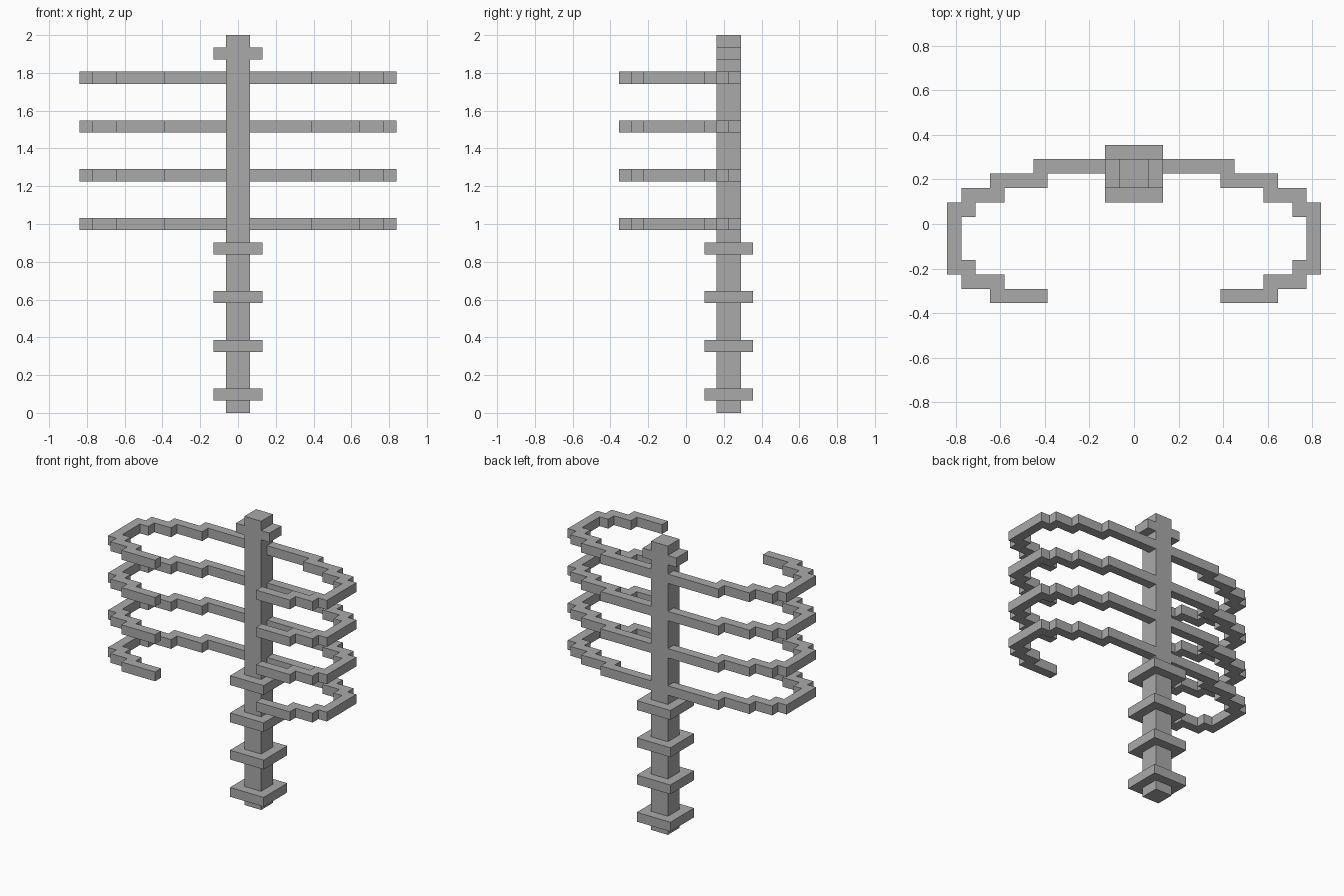
import bpy
import bmesh

U = 2 / 31  # side of one block

if "Cube" in bpy.data.objects:
    bpy.data.objects.remove(bpy.data.objects["Cube"], do_unlink=True)

grey = bpy.data.materials.new("bone_grey")
grey.use_nodes = True
colour = (0.4, 0.4, 0.4, 1)
grey.diffuse_color = colour
grey.node_tree.nodes["Principled BSDF"].inputs["Base Color"].default_value = colour


def slab(name, outline, z0, z1):
    """Extrude a plan outline, given in blocks, between two heights."""
    bm = bmesh.new()
    face = bm.faces.new([bm.verts.new((x * U, y * U, z0 * U)) for x, y in outline])
    top = bmesh.ops.extrude_face_region(bm, geom=[face])["geom"]
    verts = [g for g in top if isinstance(g, bmesh.types.BMVert)]
    bmesh.ops.translate(bm, verts=verts, vec=(0, 0, (z1 - z0) * U))
    bmesh.ops.recalc_face_normals(bm, faces=bm.faces)
    mesh = bpy.data.meshes.new(name)
    bm.to_mesh(mesh)
    bm.free()
    mesh.materials.append(grey)
    obj = bpy.data.objects.new(name, mesh)
    bpy.context.collection.objects.link(obj)
    return obj


def box(name, half_x, y0, y1, z0, z1):
    return slab(name, [(-half_x, y0), (half_x, y0), (half_x, y1), (-half_x, y1)], z0, z1)


# Spine and neck crossbar
box("spine", 1, 2.5, 4.5, 0, 31)
box("neck_crossbar", 2, 2.5, 4.5, 29, 30)

# Square collars on the lower spine
for i in range(4):
    box(f"vertebra_collar_{i + 1}", 2, 1.5, 5.5, 1 + 4 * i, 2 + 4 * i)

# Stepped rib: outer edge from spine to tip, then inner edge back
outer = [(1, 4.5), (7, 4.5), (7, 3.5), (10, 3.5), (10, 2.5), (12, 2.5), (12, 1.5),
         (13, 1.5), (13, -3.5), (12, -3.5), (12, -4.5), (10, -4.5), (10, -5.5), (6, -5.5)]
inner = [(6, -4.5), (9, -4.5), (9, -3.5), (11, -3.5), (11, -2.5), (12, -2.5), (12, 0.5),
         (11, 0.5), (11, 1.5), (9, 1.5), (9, 2.5), (6, 2.5), (6, 3.5), (1, 3.5)]
for i in range(4):
    rib = slab(f"rib_pair_{i + 1}", outer + inner, 15 + 4 * i, 16 + 4 * i)
    rib.modifiers.new("mirror", "MIRROR").use_axis[0] = True
